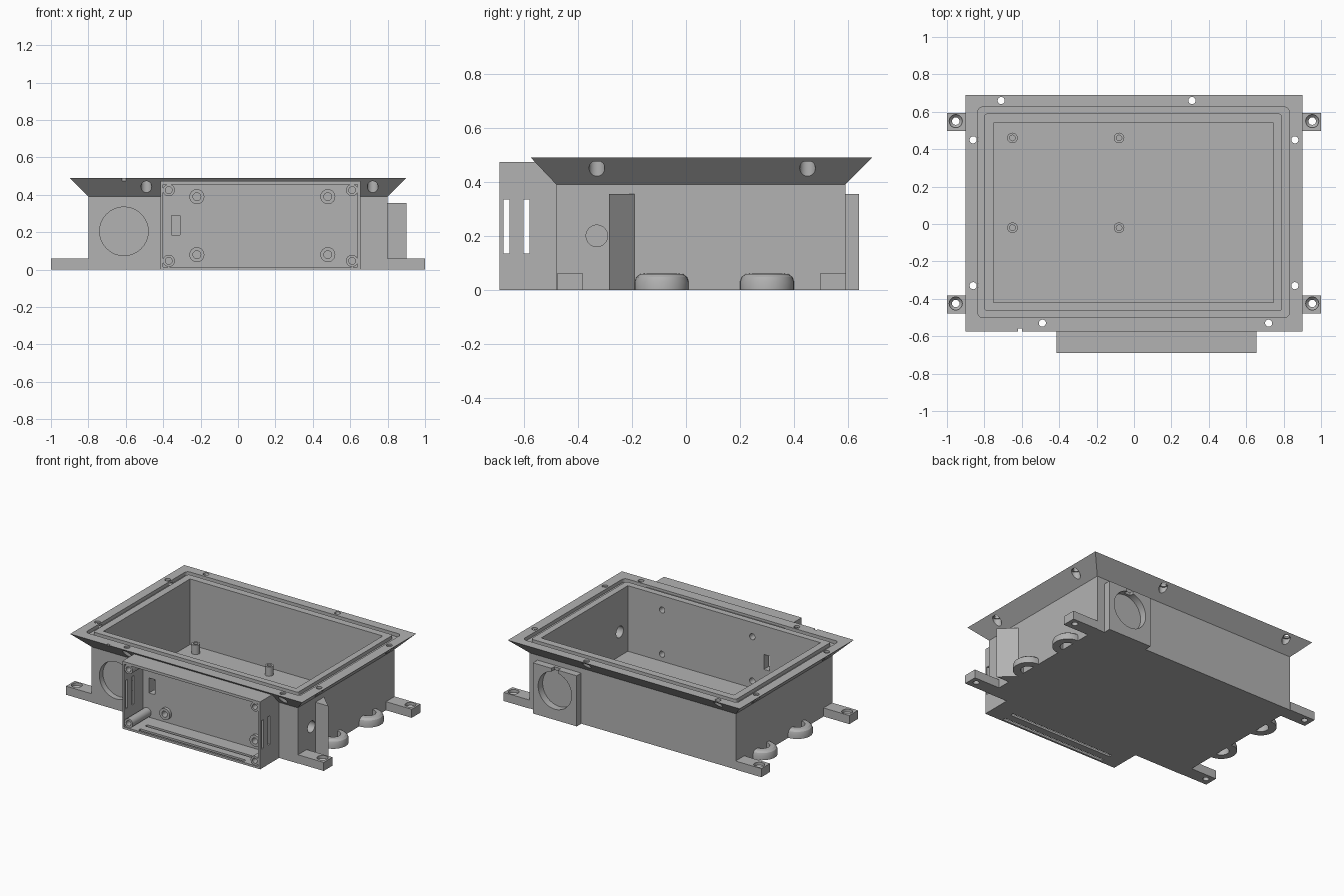
import bpy, bmesh, math
from mathutils import Matrix, Vector

if "Cube" in bpy.data.objects:
    bpy.data.objects.remove(bpy.data.objects["Cube"])

grey = bpy.data.materials.new("plain grey")
grey.use_nodes = True
grey.diffuse_color = (0.45, 0.45, 0.45, 1)
grey.node_tree.nodes["Principled BSDF"].inputs["Base Color"].default_value = grey.diffuse_color

AXES = {"Z": Matrix.Identity(4),
        "Y": Matrix.Rotation(-math.pi / 2, 4, "X"),
        "X": Matrix.Rotation(math.pi / 2, 4, "Y")}


def make(name, bm):
    bmesh.ops.recalc_face_normals(bm, faces=bm.faces[:])
    mesh = bpy.data.meshes.new(name)
    bm.to_mesh(mesh)
    bm.free()
    mesh.materials.append(grey)
    obj = bpy.data.objects.new(name, mesh)
    bpy.context.collection.objects.link(obj)
    return obj


def loft(name, rings, loop=False, matrix=None):
    """Skin a list of point rings; loop joins last to first, otherwise caps the ends."""
    bm = bmesh.new()
    rows = [[bm.verts.new(p) for p in ring] for ring in rings]
    n = len(rows[0])
    pairs = list(zip(rows, rows[1:])) + ([(rows[-1], rows[0])] if loop else [])
    for a, b in pairs:
        for i in range(n):
            j = (i + 1) % n
            bm.faces.new((a[i], a[j], b[j], b[i]))
    if not loop:
        bm.faces.new(rows[0])
        bm.faces.new(rows[-1])
    if matrix:
        bm.transform(matrix)
    return make(name, bm)


def rect(x0, x1, y0, y1, z):
    return [(x0, y0, z), (x1, y0, z), (x1, y1, z), (x0, y1, z)]


def round_rect(x0, x1, y0, y1, r, z, seg=5):
    pts = []
    corners = [(x1 - r, y1 - r), (x0 + r, y1 - r), (x0 + r, y0 + r), (x1 - r, y0 + r)]
    for k, (cx, cy) in enumerate(corners):
        for i in range(seg + 1):
            a = (k + i / seg) * math.pi / 2
            pts.append((cx + r * math.cos(a), cy + r * math.sin(a), z))
    return pts


def circle(r, z, n=32):
    return [(r * math.cos(math.tau * i / n), r * math.sin(math.tau * i / n), z) for i in range(n)]


def box(name, x0, x1, y0, y1, z0, z1):
    return loft(name, [rect(x0, x1, y0, y1, z0), rect(x0, x1, y0, y1, z1)])


def rod(name, centre, profile, axis="Z"):
    """Solid of revolution from (radius, offset) pairs along an axis."""
    m = Matrix.Translation(Vector(centre)) @ AXES[axis]
    return loft(name, [circle(r, h) for r, h in profile], matrix=m)


def tube(name, centre, r_out, r_in, length, axis="Z"):
    m = Matrix.Translation(Vector(centre)) @ AXES[axis]
    rings = [circle(r_out, 0), circle(r_out, length), circle(r_in, length), circle(r_in, 0)]
    return loft(name, rings, True, m)


def cut(target, cutter):
    mod = target.modifiers.new("cut", "BOOLEAN")
    mod.operation, mod.solver, mod.object = "DIFFERENCE", "EXACT", cutter
    bpy.context.view_layer.objects.active = target
    bpy.ops.object.modifier_apply(modifier=mod.name)
    bpy.data.objects.remove(cutter)


# Main tub with sloped flange and hollow inside
tub = loft("tub", [
    rect(-0.8, 0.8, -0.48, 0.59, 0), rect(-0.8, 0.8, -0.48, 0.59, 0.39),
    rect(-0.9, 0.9, -0.575, 0.69, 0.49), rect(-0.75, 0.745, -0.42, 0.54, 0.49),
    rect(-0.75, 0.745, -0.42, 0.54, 0.03)])

# Gasket groove around the rim
outer = (-0.835, 0.83, -0.5, 0.625, 0.025)
inner = (-0.8, 0.79, -0.465, 0.59, 0.015)
cut(tub, loft("groove", [round_rect(*outer, 0.465), round_rect(*outer, 0.52),
                         round_rect(*inner, 0.52), round_rect(*inner, 0.465)], True))

# Counterbored flange holes
for x, y in [(-0.71, 0.66), (0.31, 0.66), (-0.86, 0.45), (0.86, 0.45),
             (-0.86, -0.33), (0.86, -0.33), (-0.49, -0.53), (0.72, -0.53)]:
    cut(tub, rod("hole", (x, y, 0), [(0.029, 0.40), (0.029, 0.475), (0.019, 0.475), (0.019, 0.52)]))

# Round front recess, flange notch and side hole
cut(tub, rod("recess", (-0.61, -0.5, 0.205), [(0.13, 0), (0.13, 0.06)], "Y"))
cut(tub, box("notch", -0.62, -0.6, -0.6, -0.56, 0.47, 0.5))
cut(tub, rod("hole", (0.7, -0.33, 0.2), [(0.04, 0), (0.04, 0.2)], "X"))

# Room for the front compartment, its slot and screw holes
cut(tub, box("room", -0.4, 0.64, -0.8, -0.479, 0.015, 0.455))
cut(tub, box("slot", -0.355, -0.31, -0.6, -0.4, 0.185, 0.29))
for x in (-0.22, 0.48):
    for z in (0.08, 0.39):
        cut(tub, rod("hole", (x, -0.6, z), [(0.021, 0), (0.021, 0.2)], "Y"))
        tube("screw_ring", (x, -0.5, z), 0.04, 0.021, 0.022, "Y")

# Open front compartment with vent slots
frame = box("front_compartment", -0.415, 0.655, -0.69, -0.479, 0, 0.473)
cut(frame, box("room", -0.4, 0.64, -0.8, -0.4, 0.015, 0.455))
for y in (-0.665, -0.59):
    cut(frame, box("vent", -0.5, 0.75, y - 0.011, y + 0.011, 0.135, 0.335))
    cut(frame, box("vent", -0.3, 0.52, y - 0.011, y + 0.011, -0.1, 0.1))
for x in (-0.37, 0.61):
    for z in (0.047, 0.425):
        tube("corner_pillar", (x, -0.685, z), 0.032, 0.018, 0.206, "Y")

# Standoffs on the tub floor
for x in (-0.65, -0.08):
    for y in (-0.02, 0.46):
        tube("standoff", (x, y, 0.03), 0.028, 0.015, 0.065)

# Mounting feet, cable loops on both sides
loop_profile = [(0.05, 0), (0.1, 0), (0.1, 0.03), (0.094, 0.047), (0.08, 0.058),
                (0.065, 0.06), (0.05, 0.06)]
for side in (-1, 1):
    x0, x1 = sorted((side * 0.8, side * 1.0))
    for y in (-0.43, 0.545):
        foot = box("mounting_foot", x0, x1, y - 0.048, y + 0.048, 0, 0.06)
        cut(foot, rod("hole", (side * 0.953, y + 0.005, 0),
                      [(0.02, -0.1), (0.02, 0.025), (0.035, 0.04), (0.035, 0.1)]))
    for y in (-0.09, 0.3):
        rings = []
        for i in range(17):
            a = math.pi * i / 16 - math.pi / 2
            rings.append([(side * (0.8 + r * math.cos(a)), y + r * math.sin(a), z)
                          for r, z in loop_profile])
        loft("cable_loop", rings)

# Wedge beside the side hole
loft("side_wedge", [[(0.8, -0.285, z), (0.9, -0.285, z), (0.8, -0.19, z)] for z in (0, 0.355)])

# Rear plate with round seat and finger notch
plate = box("rear_plate", 0.4, 0.74, 0.59, 0.64, 0, 0.355)
cut(plate, rod("seat", (0.57, 0.5, 0.205), [(0.13, 0), (0.13, 0.3)], "Y"))
cut(plate, box("notch", 0.545, 0.595, 0.61, 0.7, 0.31, 0.4))

# Smooth round walls, keep edges sharp
bpy.ops.object.select_all(action="DESELECT")
for obj in bpy.context.collection.objects:
    if obj.type == "MESH" and obj.data.materials and obj.data.materials[0] == grey:
        obj.select_set(True)
        bpy.context.view_layer.objects.active = obj
bpy.ops.object.shade_smooth_by_angle(angle=math.radians(30))
